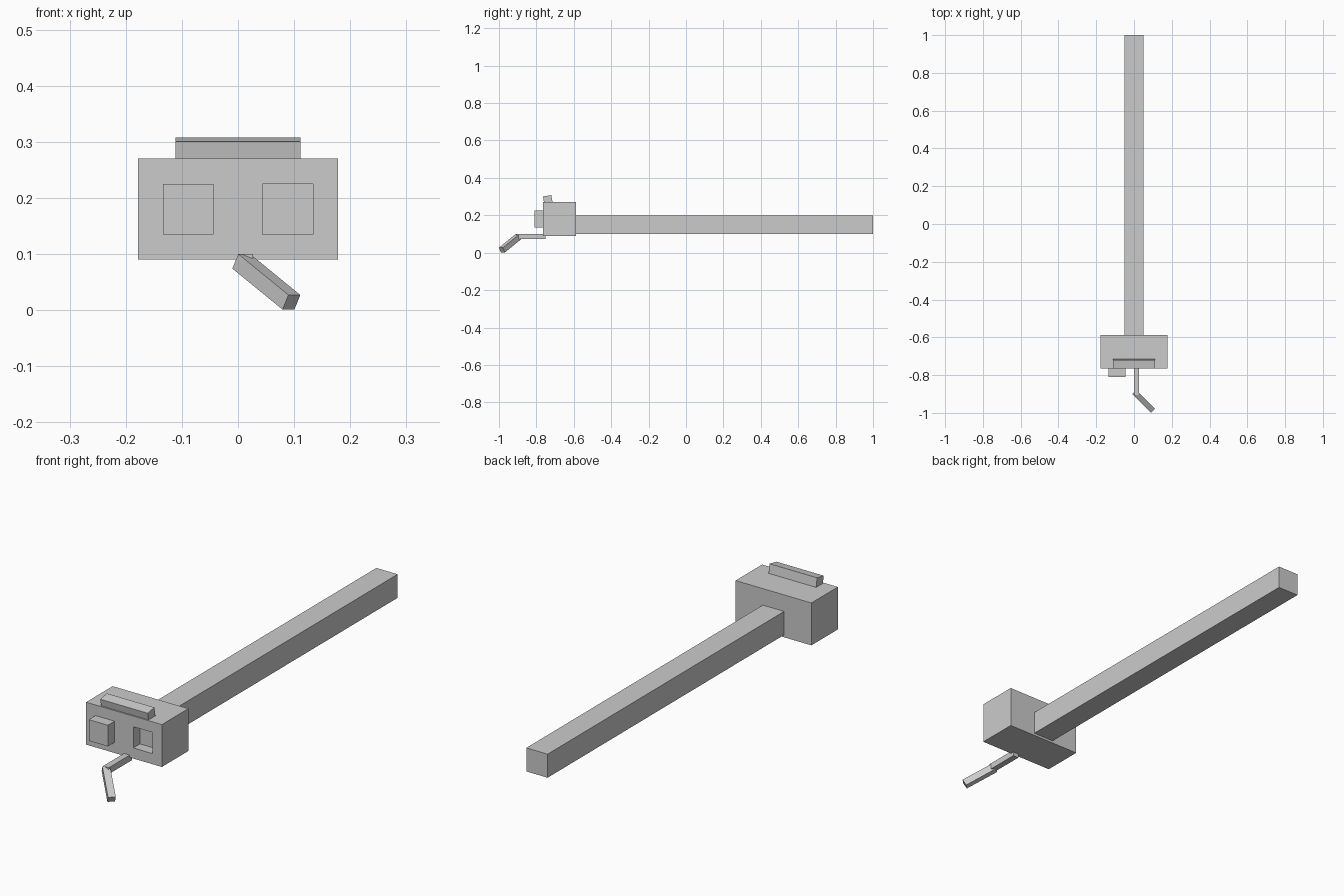
import bpy, bmesh
from mathutils import Matrix, Vector

if "Cube" in bpy.data.objects:
    bpy.data.objects.remove(bpy.data.objects["Cube"])

grey = bpy.data.materials.new("plain_grey")
grey.diffuse_color = (0.6, 0.6, 0.6, 1)
grey.use_nodes = True
grey.node_tree.nodes["Principled BSDF"].inputs["Base Color"].default_value = grey.diffuse_color


def add_object(name, bm):
    bmesh.ops.recalc_face_normals(bm, faces=bm.faces)
    mesh = bpy.data.meshes.new(name)
    bm.to_mesh(mesh)
    bm.free()
    mesh.materials.append(grey)
    obj = bpy.data.objects.new(name, mesh)
    bpy.context.collection.objects.link(obj)
    return obj


def box_mesh(lo, hi):
    lo, hi = Vector(lo), Vector(hi)
    bm = bmesh.new()
    bmesh.ops.create_cube(bm, size=1, matrix=Matrix.Translation((lo + hi) / 2)
                          @ Matrix.Diagonal((hi - lo).to_4d()))
    return bm


def turned_box(name, size, centre, rotation):
    bm = bmesh.new()
    bmesh.ops.create_cube(bm, size=1, matrix=Matrix.Translation(centre)
                          @ rotation @ Matrix.Diagonal((*size, 1)))
    return add_object(name, bm)


# Long rear bar
add_object("long_bar", box_mesh((-0.05, -0.587, 0.1), (0.05, 1, 0.2)))

# Head: one square of the front is pulled out, the other pushed in
FRONT, INNER, OUTER, LOW, HIGH = -0.765, 0.044, 0.134, 0.135, 0.225
head = box_mesh((-0.178, FRONT, 0.09), (0.178, -0.587, 0.27))
cuts = [((x, 0, 0), (1, 0, 0)) for x in (-OUTER, -INNER, INNER, OUTER)]
cuts += [((0, 0, z), (0, 0, 1)) for z in (LOW, HIGH)]
for point, normal in cuts:
    bmesh.ops.bisect_plane(head, geom=head.verts[:] + head.edges[:] + head.faces[:],
                           plane_co=point, plane_no=normal)
for side, shift in ((-1, -0.045), (1, 0.045)):
    square = [f for f in head.faces
              if abs(f.calc_center_median().y - FRONT) < 1e-4
              and INNER < side * f.calc_center_median().x < OUTER
              and LOW < f.calc_center_median().z < HIGH]
    moved = bmesh.ops.extrude_face_region(head, geom=square)["geom"]
    bmesh.ops.delete(head, geom=[f for f in square if f.is_valid], context='FACES_ONLY')
    bmesh.ops.translate(head, vec=(0, shift, 0),
                        verts=[v for v in moved if isinstance(v, bmesh.types.BMVert)])
bmesh.ops.dissolve_limit(head, angle_limit=0.01, verts=head.verts[:], edges=head.edges[:])
add_object("head", head)

# Tilted strip on top of the head
turned_box("top_strip", (0.223, 0.045, 0.045), (0, -0.7386, 0.282),
           Matrix.Rotation(0.175, 4, 'X'))

# Crooked handle: straight part, then a part turned sideways and down
add_object("handle_straight", box_mesh((0, -0.905, 0.073), (0.027, -0.75, 0.1)))
bend = Matrix.Rotation(0.7854, 4, 'Z') @ Matrix.Rotation(0.5236, 4, 'X')
turned_box("handle_bent", (0.03, 0.146, 0.03), (0.0505, -0.9395, 0.0505), bend)
